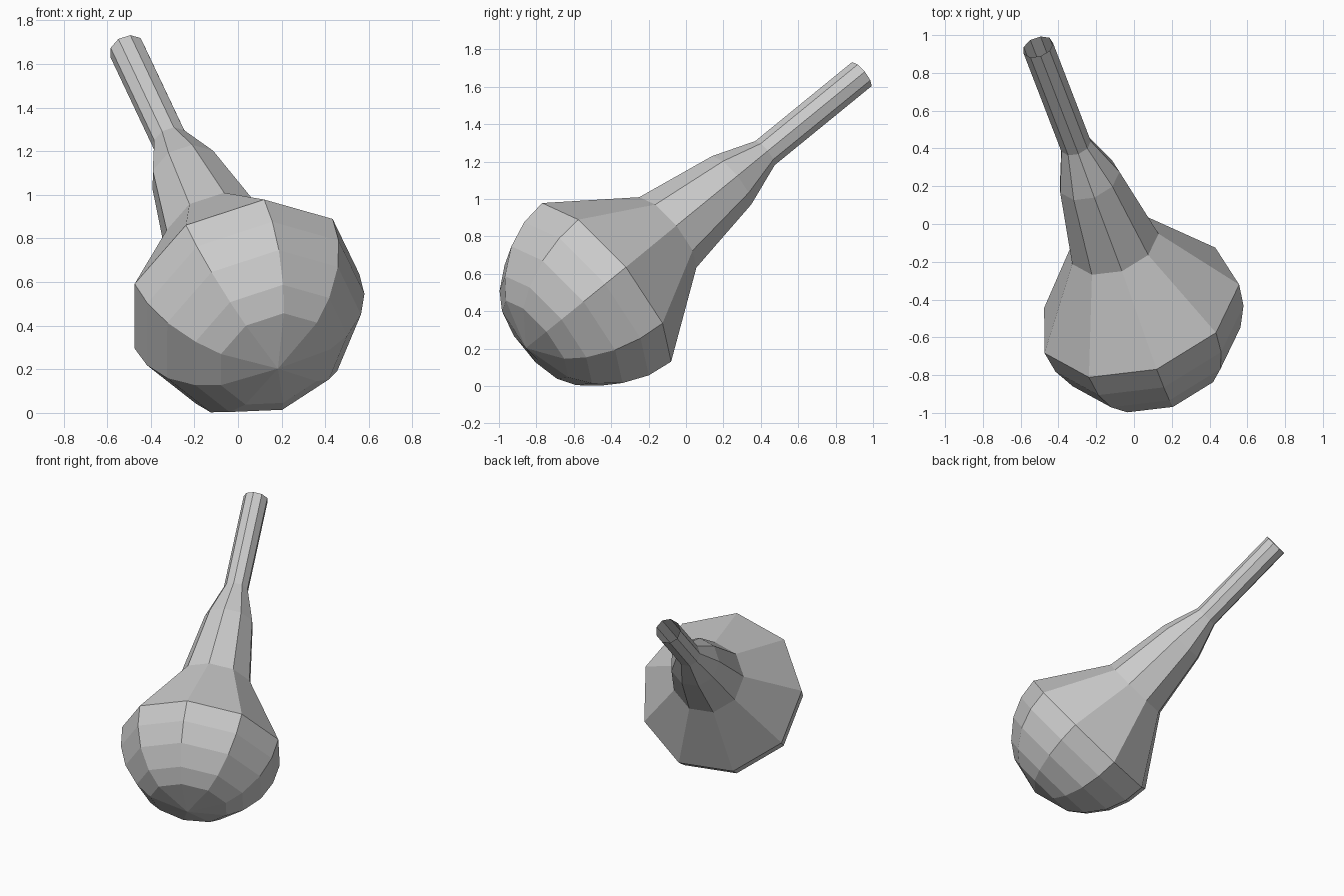
import bpy, bmesh
from math import sin, cos, radians, tau
from mathutils import Vector, Matrix

if "Cube" in bpy.data.objects:
    bpy.data.objects.remove(bpy.data.objects["Cube"])

SIDES = 9
R = 0.555                                        # bulb radius

# Tilted frame: origin at the bulb's rim, local z along the handle
w = Vector((-0.2865, 0.743, 0.606)).normalized()
u = Vector((0.171, -0.583, 0.796))
u = (u - w * u.dot(w)).normalized()
v = w.cross(u)
frame = Matrix((u, v, w)).transposed().to_4x4()
frame.translation = (0.025, -0.446, 0.537)


def lathe(name, profile):
    """Flat-shaded lathe of (radius, height) rings; radius 0 makes a pole."""
    bm = bmesh.new()
    rings = []
    for r, h in profile:
        n = SIDES if r else 1
        rings.append([bm.verts.new(frame @ Vector((r * cos(tau * k / SIDES),
                                                   r * sin(tau * k / SIDES), h)))
                      for k in range(n)])
    for a, b in zip(rings, rings[1:]):
        for k in range(SIDES):
            j = (k + 1) % SIDES
            if len(a) == 1:
                bm.faces.new((a[0], b[j], b[k]))
            else:
                bm.faces.new((a[k], a[j], b[j], b[k]))
    # Wind faces outward from the axis
    bm.normal_update()
    for f in bm.faces:
        if f.normal.dot(f.calc_center_median() - frame.translation) < 0:
            f.normal_flip()
    mesh = bpy.data.meshes.new(name)
    bm.to_mesh(mesh)
    bm.free()
    obj = bpy.data.objects.new(name, mesh)
    bpy.context.collection.objects.link(obj)
    return obj


# Rounded bulb: pole up to the rim, then the shoulder cone
dome = [(R * cos(radians(t)), -R * sin(radians(t))) for t in (61, 47.5, 30.5, 15, 0)]
lathe("bulb", [(0, -0.552)] + dome + [(0.246, 0.457)])

# Tapering neck and thin open-ended handle
lathe("handle", [(0.246, 0.457), (0.169, 0.921), (0.084, 1.165), (0.084, 1.863)])
